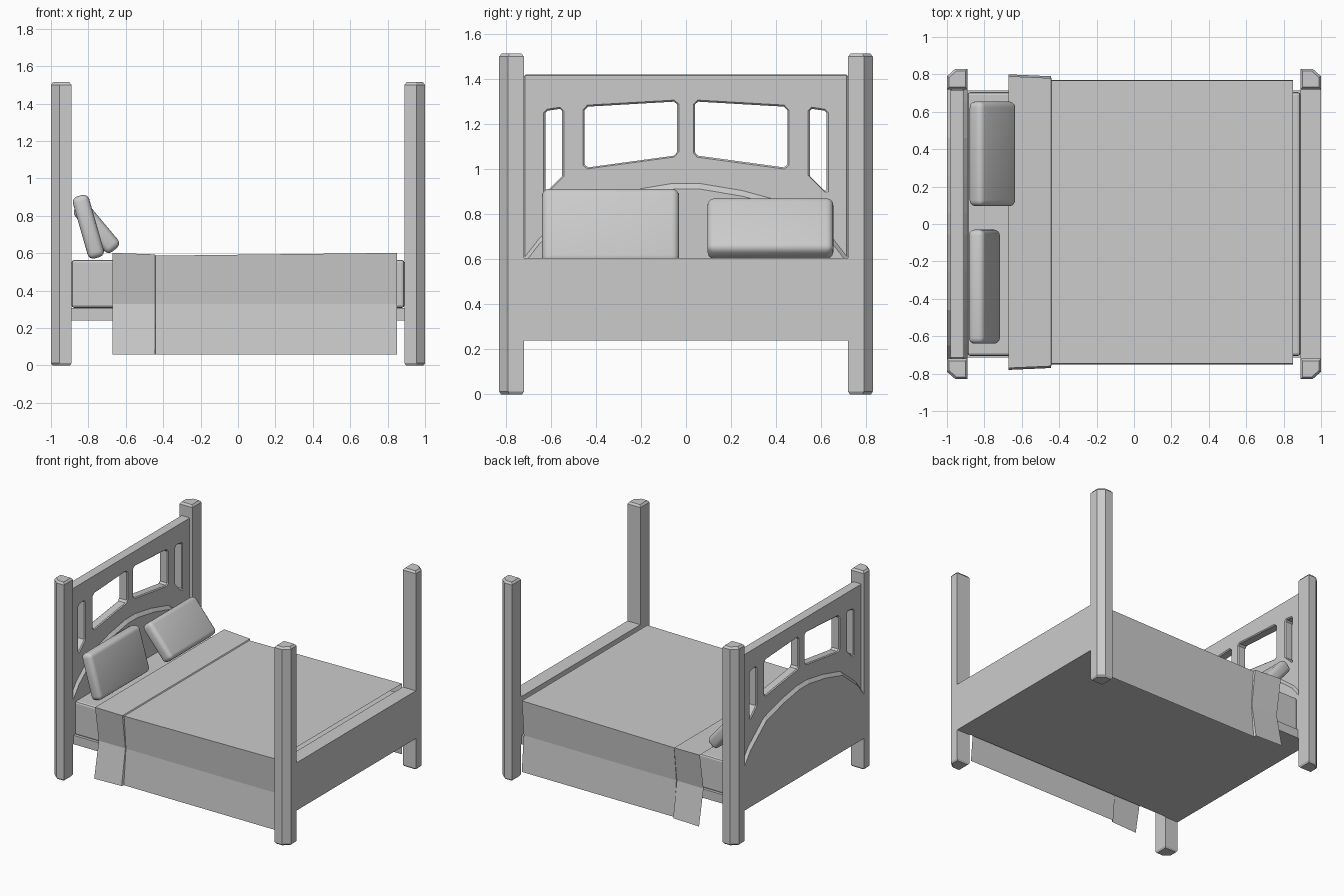
import bpy, bmesh
from math import radians

if "Cube" in bpy.data.objects:
    bpy.data.objects.remove(bpy.data.objects["Cube"])


def make(name, bm):
    bmesh.ops.recalc_face_normals(bm, faces=bm.faces)
    me = bpy.data.meshes.new(name)
    bm.to_mesh(me)
    bm.free()
    ob = bpy.data.objects.new(name, me)
    bpy.context.collection.objects.link(ob)
    return ob


def loft(name, sections, caps=True, closed=True):
    """Skin a list of equal-length point rings."""
    bm = bmesh.new()
    rings = [[bm.verts.new(p) for p in s] for s in sections]
    n = len(rings[0])
    for a, b in zip(rings, rings[1:]):
        for i in range(n if closed else n - 1):
            j = (i + 1) % n
            bm.faces.new((a[i], a[j], b[j], b[i]))
    if caps:
        bm.faces.new(rings[0])
        bm.faces.new(rings[-1])
    return make(name, bm)


def box(name, lo, hi, bevel=0, segments=1):
    ob = loft(name, [[(x, y, z) for x, y in ((lo[0], lo[1]), (hi[0], lo[1]), (hi[0], hi[1]), (lo[0], hi[1]))]
                     for z in (lo[2], hi[2])])
    if bevel:
        add_bevel(ob, bevel, segments)
    return ob


def apply(ob, mod):
    bpy.context.view_layer.objects.active = ob
    bpy.ops.object.modifier_apply(modifier=mod.name)


def add_bevel(ob, width, segments=1):
    m = ob.modifiers.new("bevel", 'BEVEL')
    m.width, m.segments = width, segments
    m.limit_method, m.angle_limit = 'ANGLE', radians(60)
    apply(ob, m)


# corner posts with a chamfered outer corner and a small bevelled cap
for sx in (-1, 1):
    for sy in (-1, 1):
        def ring(z, d):
            pts = [(.89 + d, .72 + d), (1 - d, .72 + d), (1 - d, .79 - d / 2),
                   (.955 - d / 2, .83 - d), (.89 + d, .83 - d)]
            return [(sx * x, sy * y, z) for x, y in pts]
        loft(f"{'foot' if sx > 0 else 'head'}_post_{'back' if sy > 0 else 'front'}",
             [ring(0, .008), ring(.012, 0), ring(1.5, 0), ring(1.515, .012)])

# footboard, base and mattress
box("footboard", (.89, -.72, .24), (1, .72, .605))
box("bed_base", (-.9, -.715, .24), (.9, .715, .308))
box("mattress", (-.89, -.705, .308), (.89, .705, .565), .015, 2)

# headboard upper panel with four window openings
panel = box("headboard_panel", (-.98, -.72, .5), (-.91, .72, 1.42))
wide = [(.04, 1.075), (.053, 1.06), (.435, 1.008), (.45, 1.02),
        (.45, 1.262), (.435, 1.278), (.053, 1.3), (.04, 1.288)]
narrow = [(.55, .97), (.615, .905), (.625, .905), (.625, 1.25), (.615, 1.26), (.56, 1.268), (.55, 1.258)]
for s in (-1, 1):
    for prof in (wide, narrow):
        cutter = loft("window_cutter", [[(x, s * y, z) for y, z in prof] for x in (-1.1, -.8)])
        cutter.hide_render = True
        m = panel.modifiers.new("window", 'BOOLEAN')
        m.operation, m.object, m.solver = 'DIFFERENCE', cutter, 'EXACT'
        apply(panel, m)
        bpy.data.objects.remove(cutter)
add_bevel(panel, .011)

# thicker arched lower headboard with a sloped rim
half = [(.72, .605), (.65, .695), (.46, .848), (.25, .905), (.06, .937)]


def arch(x, drop):
    top = half + [(-y, z) for y, z in reversed(half)]
    return [(x, -.72, .24), (x, .72, .24)] + [(x, y, z - drop) for y, z in top]


loft("headboard_arch", [arch(-1, .025), arch(-.98, 0), arch(-.91, 0), arch(-.89, .025)])


# draped blanket, pinched at mid height, with a wider turned-down end
def drape(x, top, mid, low, z):
    right = [(low, .06), (mid, .33), (top, z)]
    pts = [(-y + .01, h) for y, h in right] + [(y + .01, h) for y, h in reversed(right)]
    return [(x, y, h) for y, h in pts]


loft("blanket", [drape(-.67, .78, .735, .79, .602), drape(-.445, .77, .735, .78, .594),
                 drape(-.44, .757, .735, .76, .587), drape(.85, .757, .735, .76, .602)],
     caps=False, closed=False)

# two pillows leaning on the headboard
for name, size, loc, tilt in (("pillow_front", (.09, .61, .345), (-.80, -.335, .742), -16),
                              ("pillow_back", (.095, .56, .305), (-.757, .375, .736), -40)):
    h = [v / 2 for v in size]
    p = box(name, [-v for v in h], h, .032, 4)
    p.location, p.rotation_euler = loc, (0, radians(tilt), 0)
    bpy.ops.object.select_all(action='DESELECT')
    p.select_set(True)
    bpy.context.view_layer.objects.active = p
    bpy.ops.object.shade_smooth_by_angle(angle=radians(35))
